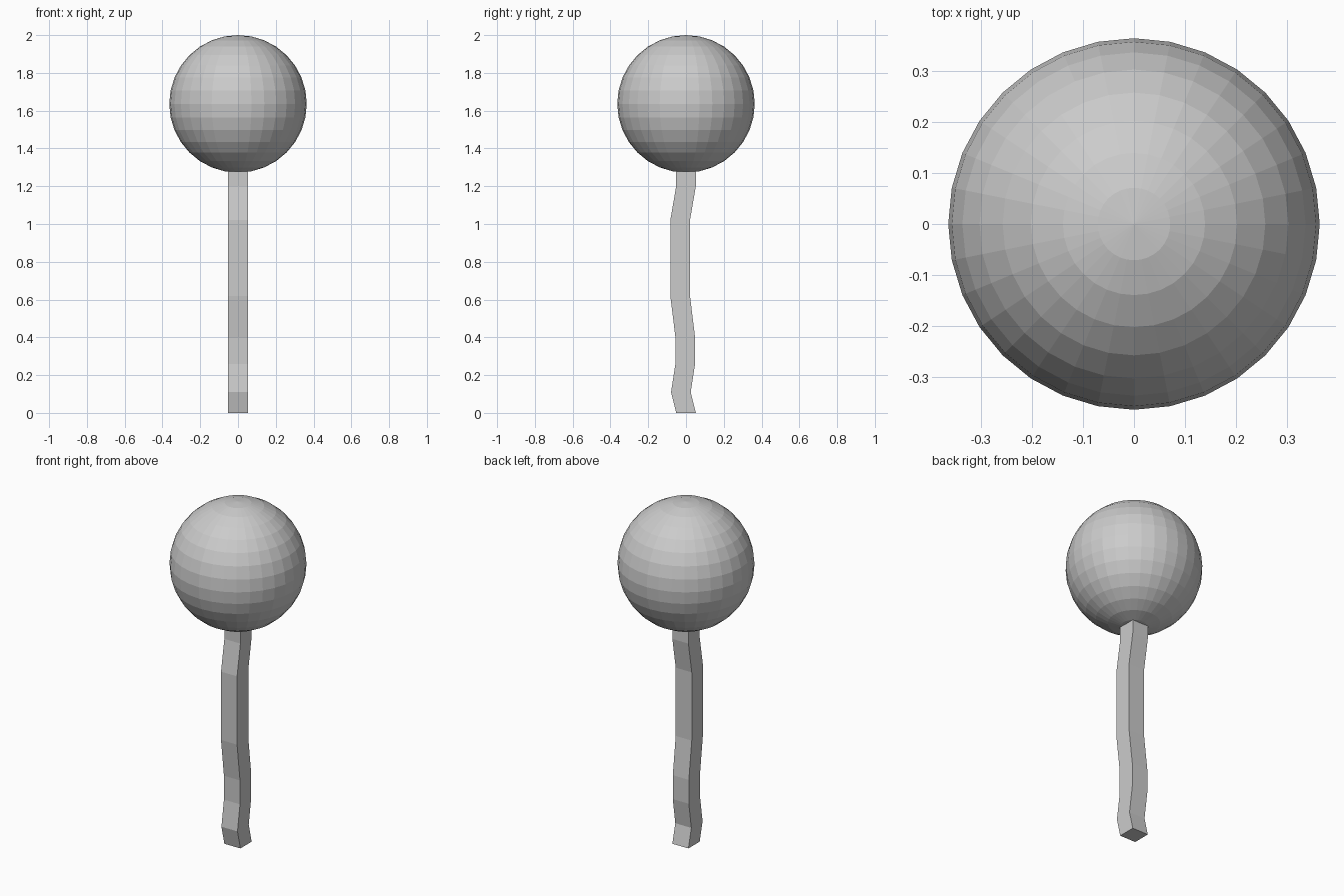
import bpy
import bmesh

cube = bpy.data.objects.get("Cube")
if cube:
    bpy.data.objects.remove(cube, do_unlink=True)

grey = bpy.data.materials.new("light_grey")
grey.use_nodes = True
colour = (0.6, 0.6, 0.6, 1)
grey.diffuse_color = colour
grey.node_tree.nodes["Principled BSDF"].inputs["Base Color"].default_value = colour


def make_object(name, bm):
    bmesh.ops.recalc_face_normals(bm, faces=bm.faces)
    mesh = bpy.data.meshes.new(name)
    bm.to_mesh(mesh)
    bm.free()
    mesh.materials.append(grey)
    obj = bpy.data.objects.new(name, mesh)
    bpy.context.collection.objects.link(obj)
    return obj


# Round faceted balloon
RADIUS = 0.364
bm = bmesh.new()
bmesh.ops.create_uvsphere(bm, u_segments=32, v_segments=16, radius=RADIUS)
balloon = make_object("balloon", bm)
balloon.location.z = 2 - RADIUS

# Wavy square string: (y offset, height) of each cross-section
HALF = 0.052
path = [(0, 0), (-0.027, 0.11), (-0.004, 0.26), (-0.004, 0.4),
        (-0.031, 0.62), (-0.031, 1.02), (0, 1.2), (0, 1.285)]
bm = bmesh.new()
rings = [[bm.verts.new((sx * HALF, y + sy * HALF, z))
          for sx, sy in ((-1, -1), (1, -1), (1, 1), (-1, 1))]
         for y, z in path]
for low, high in zip(rings, rings[1:]):
    for i in range(4):
        j = (i + 1) % 4
        bm.faces.new((low[i], low[j], high[j], high[i]))
bm.faces.new(rings[0])
bm.faces.new(rings[-1])
make_object("string", bm)
